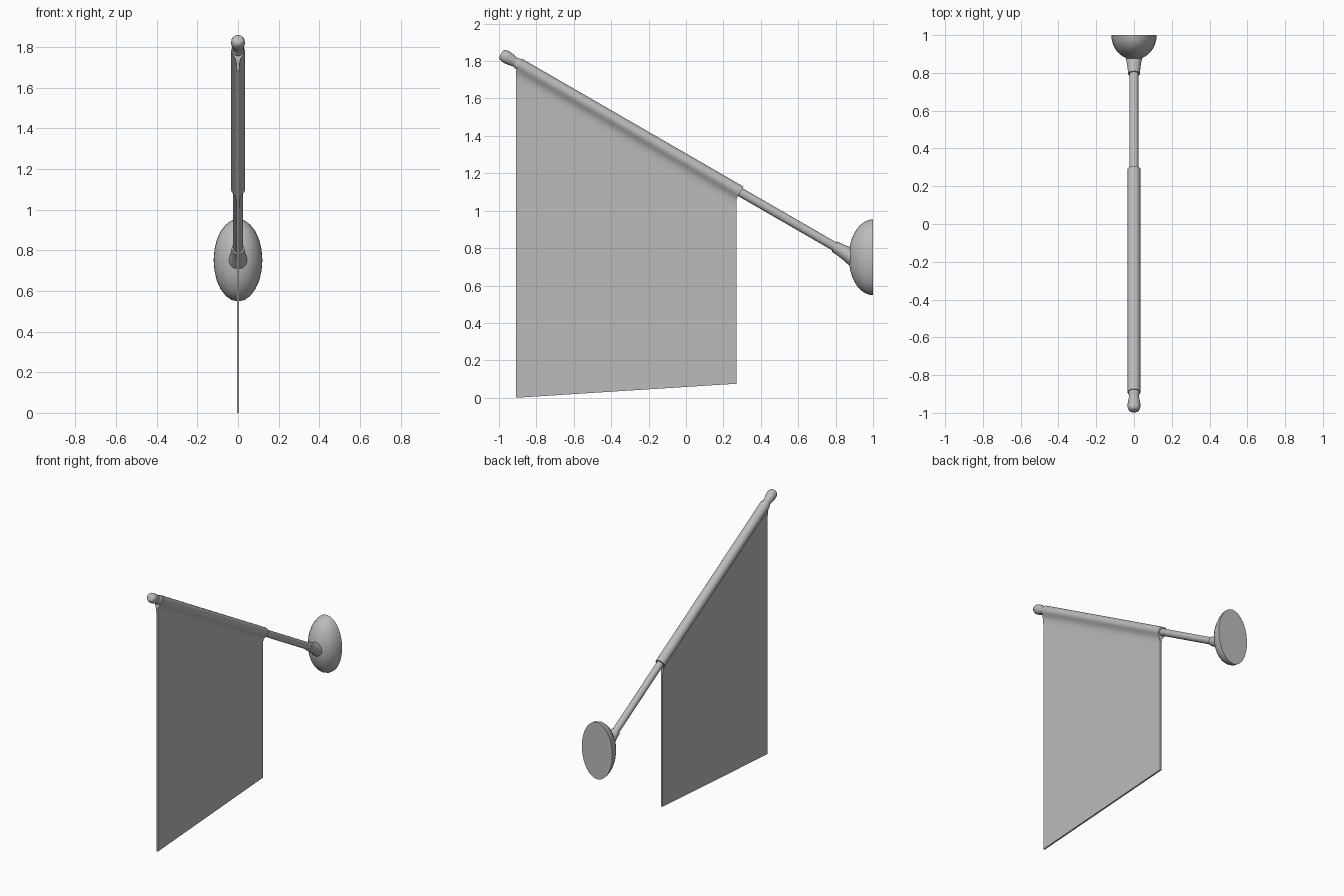
import bpy, bmesh, math
from mathutils import Vector

cube = bpy.data.objects.get("Cube")
if cube:
    bpy.data.objects.remove(cube, do_unlink=True)

grey = bpy.data.materials.new("plain grey")
grey.use_nodes = True
COLOUR = (0.5, 0.5, 0.5, 1)
grey.diffuse_color = COLOUR
grey.node_tree.nodes["Principled BSDF"].inputs["Base Color"].default_value = COLOUR

# Pole axis: runs from the raised front tip down to the wall at 30 degrees
TIP = Vector((0, -0.89, 1.781))
SLOPE = math.radians(30)
AXIS = Vector((0, math.cos(SLOPE), -math.sin(SLOPE)))
NORMAL = Vector((0, math.sin(SLOPE), math.cos(SLOPE)))
SIDE = Vector((1, 0, 0))


def finish(name, bm, angle=40):
    bmesh.ops.remove_doubles(bm, verts=bm.verts, dist=1e-5)
    bmesh.ops.recalc_face_normals(bm, faces=bm.faces)
    mesh = bpy.data.meshes.new(name)
    bm.to_mesh(mesh)
    bm.free()
    mesh.materials.append(grey)
    obj = bpy.data.objects.new(name, mesh)
    bpy.context.collection.objects.link(obj)
    bpy.ops.object.select_all(action='DESELECT')
    obj.select_set(True)
    bpy.context.view_layer.objects.active = obj
    bpy.ops.object.shade_smooth_by_angle(angle=math.radians(angle))
    return obj


def lathe(name, profile, origin, axis, u, v, sides=20):
    """Turn (distance along axis, radius) points; u and v may be unequal."""
    bm = bmesh.new()
    rings = []
    for t, r in profile:
        rings.append([bm.verts.new(origin + axis * t + r * (
            u * math.cos(a * math.tau / sides) + v * math.sin(a * math.tau / sides)))
            for a in range(sides)])
    for a, b in zip(rings, rings[1:]):
        for i in range(sides):
            j = (i + 1) % sides
            bm.faces.new((a[i], a[j], b[j], b[i]))
    bm.faces.new(rings[0])
    bm.faces.new(rings[-1])
    return finish(name, bm)


# Pole, finial and flared socket
lathe("pole", [(-0.02, 0.024), (2.06, 0.024)], TIP, AXIS, SIDE, NORMAL)
lathe("finial", [(0.0, 0.030), (-0.012, 0.030), (-0.018, 0.026), (-0.03, 0.026),
                 (-0.05, 0.031), (-0.075, 0.034), (-0.095, 0.033),
                 (-0.109, 0.027), (-0.115, 0.018)], TIP, AXIS, SIDE, NORMAL)
lathe("socket", [(1.945, 0.031), (1.985, 0.034), (2.025, 0.040),
                 (2.055, 0.047), (2.09, 0.050)], TIP, AXIS, SIDE, NORMAL)

# Domed oval wall plate with a flat back
dome = [(0.13 * math.sin(a), max(math.cos(a), 0.01))
        for a in (math.radians(90 * i / 9) for i in range(10))]
lathe("wall_plate", dome, Vector((0, 1, 0.751)), Vector((0, -1, 0)),
      Vector((0.12, 0, 0)), Vector((0, 0, 0.203)), 24)

# Banner: a sleeve round the pole that narrows into a thin hanging sheet
R, HALF, CUT = 0.034, 0.006, -0.04
section = [(R * math.sin(math.radians(a)), R * math.cos(math.radians(a)))
           for a in range(0, 121, 12)]
section += [(0.022, -0.028), (0.014, CUT), (0.009, -0.056), (0.007, -0.072), (HALF, -0.09)]


def section_point(start, n):
    """Square cut across the sleeve, plumb edge below it."""
    if n >= CUT:
        return start + NORMAL * n
    edge = start + NORMAL * CUT
    return edge + Vector((0, 0, (n - CUT) / math.cos(SLOPE)))


bm = bmesh.new()
ends = []
for start, bottom in ((TIP, 0.0), (TIP + AXIS * 1.363, 0.075)):
    points = [(x, section_point(start, n)) for x, n in section]
    points.append((HALF, Vector((0, points[-1][1].y, bottom))))
    ends.append([[bm.verts.new(p + SIDE * x * s) for x, p in points] for s in (-1, 1)])

for left, right in ends:                      # end edges
    for i in range(len(left) - 1):
        if i == 0:
            bm.faces.new((left[0], left[1], right[1]))
        else:
            bm.faces.new((left[i], left[i + 1], right[i + 1], right[i]))
for a, b in zip(ends[0], ends[1]):            # both broad sides
    for i in range(len(a) - 1):
        bm.faces.new((a[i], a[i + 1], b[i + 1], b[i]))
(l0, r0), (l1, r1) = ends
bm.faces.new((l0[-1], r0[-1], r1[-1], l1[-1]))  # bottom hem
finish("banner", bm)
